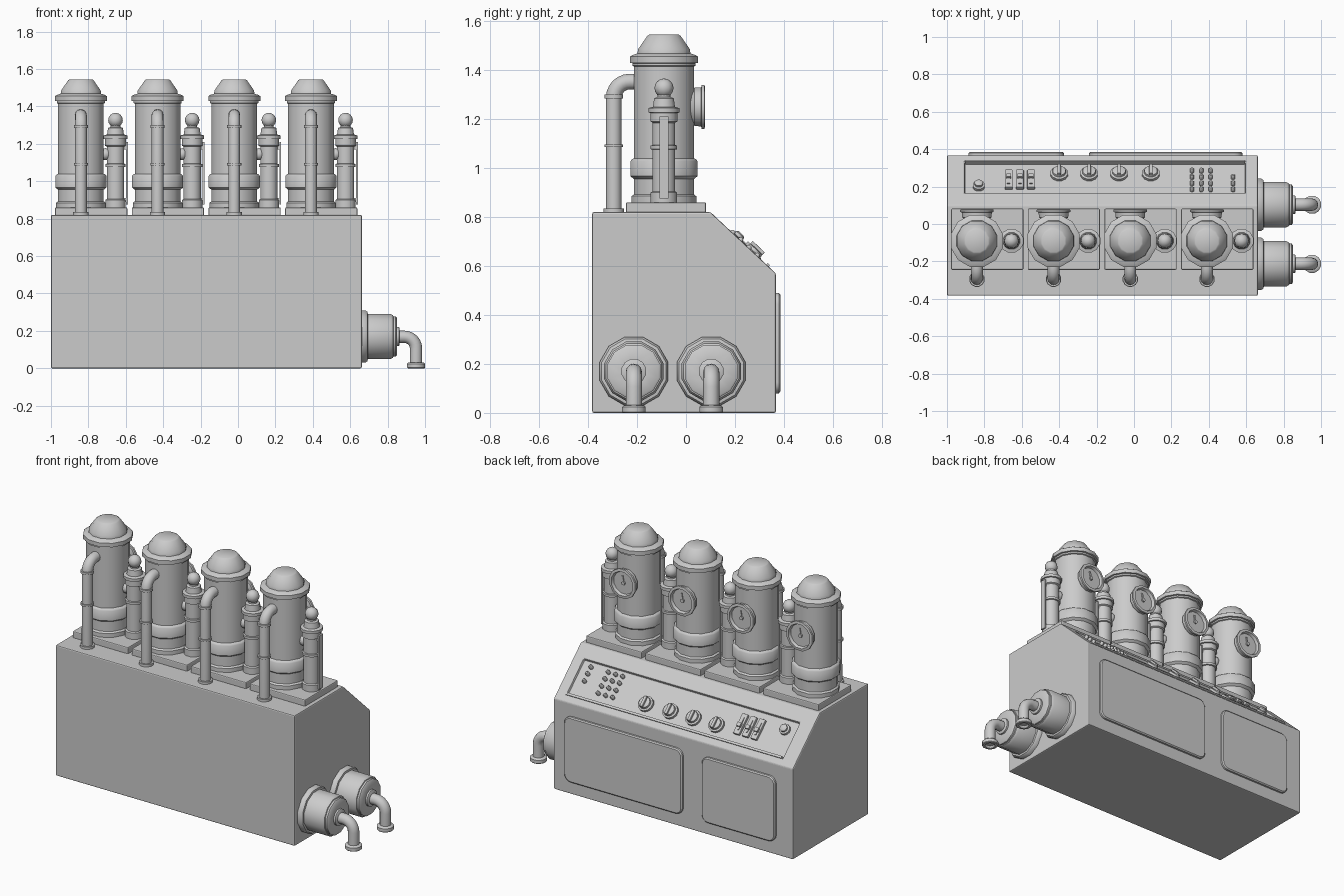
import bpy, bmesh, math
from mathutils import Matrix, Vector

if "Cube" in bpy.data.objects:
    bpy.data.objects.remove(bpy.data.objects["Cube"])

T = Matrix.Translation
ROT_X = Matrix.Rotation(math.pi / 2, 4, 'Y')      # local z -> +x
ROT_Y = Matrix.Rotation(-math.pi / 2, 4, 'X')     # local z -> +y


def add(name, mesh, matrix=None, smooth=False, bevel=0):
    ob = bpy.data.objects.new(name, mesh)
    bpy.context.collection.objects.link(ob)
    if matrix is not None:
        ob.matrix_world = matrix
    if bevel:
        m = ob.modifiers.new("edge", 'BEVEL')
        m.width, m.segments, m.limit_method = bevel, 2, 'ANGLE'
    if smooth:
        bpy.ops.object.select_all(action='DESELECT')
        ob.select_set(True)
        bpy.context.view_layer.objects.active = ob
        bpy.ops.object.shade_smooth_by_angle(angle=math.radians(38))
    return ob


def from_bm(name, bm, matrix=None, smooth=False, bevel=0):
    bmesh.ops.recalc_face_normals(bm, faces=bm.faces)
    me = bpy.data.meshes.new(name)
    bm.to_mesh(me)
    bm.free()
    return add(name, me, matrix, smooth, bevel)


def lathe(name, profile, matrix, n=12):
    """Closed turned part; radii are measured to the flats."""
    bm = bmesh.new()
    k = 1 / math.cos(math.pi / n)
    rings = []
    for r, z in profile:
        rings.append([bm.verts.new((r * k * math.cos((i + .5) * math.tau / n),
                                    r * k * math.sin((i + .5) * math.tau / n), z)) for i in range(n)])
    for a, b in zip(rings, rings[1:]):
        for i in range(n):
            bm.faces.new((a[i], a[(i + 1) % n], b[(i + 1) % n], b[i]))
    bm.faces.new(rings[0][::-1])
    bm.faces.new(rings[-1])
    return from_bm(name, bm, matrix, True)


def box(name, lo, hi, matrix=None, bevel=0):
    bm = bmesh.new()
    bmesh.ops.create_cube(bm, size=1)
    lo, hi = Vector(lo), Vector(hi)
    for v in bm.verts:
        v.co = Vector([v.co[i] * (hi[i] - lo[i]) + (hi[i] + lo[i]) / 2 for i in range(3)])
    return from_bm(name, bm, matrix, False, bevel)


def ball(name, r, matrix):
    bm = bmesh.new()
    bmesh.ops.create_uvsphere(bm, u_segments=12, v_segments=8, radius=r)
    return from_bm(name, bm, matrix, True)


def elbow_pipe(name, start, corner, end, rad, bend, matrix=None):
    """Round pipe with one right-angle bend."""
    s, c, e = Vector(start), Vector(corner), Vector(end)
    d1, d2 = (s - c).normalized(), (e - c).normalized()
    mid = c + (d1 + d2) * bend
    pts = [s]
    for i in range(7):
        a = i * math.pi / 12
        pts.append(mid - d2 * bend * math.cos(a) - d1 * bend * math.sin(a))
    pts.append(e)
    cu = bpy.data.curves.new(name, 'CURVE')
    cu.dimensions, cu.bevel_depth, cu.bevel_resolution = '3D', rad, 4
    cu.use_fill_caps = True
    sp = cu.splines.new('POLY')
    sp.points.add(len(pts) - 1)
    for p, q in zip(sp.points, pts):
        p.co = (*q, 1)
    tmp = bpy.data.objects.new(name, cu)
    bpy.context.collection.objects.link(tmp)
    dg = bpy.context.evaluated_depsgraph_get()
    me = bpy.data.meshes.new_from_object(tmp.evaluated_get(dg))
    bpy.data.objects.remove(tmp)
    return add(name, me, matrix, True)


# Cabinet with sloped console edge
bm = bmesh.new()
sect = [(-.383, 0), (.367, 0), (.367, .57), (.10, .82), (-.383, .82)]
face = bm.faces.new([bm.verts.new((-1, y, z)) for y, z in sect])
ext = bmesh.ops.extrude_face_region(bm, geom=[face])
for v in ext['geom']:
    if isinstance(v, bmesh.types.BMVert):
        v.co.x = .662
cabinet = from_bm("cabinet", bm)

# Console frame: x along, y down the slope, z outward
ang = math.atan2(.25, .267)
SLOPE = T((0, .10, .82)) @ Matrix.Rotation(-ang, 4, 'X')
down = lambda y: (y - .10) / math.cos(ang)        # top-view y -> slope distance
cut = box("console_cutter", (-.905, down(.165), -.016), (.595, down(.335), .05), SLOPE)
cut.hide_render = True
cut.hide_set(True)
mod = cabinet.modifiers.new("recess", 'BOOLEAN')
mod.object, mod.operation, mod.solver = cut, 'DIFFERENCE', 'EXACT'
bev = cabinet.modifiers.new("edge", 'BEVEL')
bev.width, bev.segments, bev.limit_method = .007, 2, 'ANGLE'
box("console_lip", (-.9, down(.328), -.014), (.59, down(.338), .008), SLOPE)


def at(x, y):
    return SLOPE @ T((x, down(y), -.018))


# Console controls
lathe("push_button", [(.032, 0), (.032, .018), (.022, .022), (.022, .034), (.014, .04)], at(-.83, .21))
for x in (-.67, -.61, -.55):
    box("slider_plate", (-.021, -.065, 0), (.021, .065, .02), at(x, .243), .004)
    box("slider_slot", (-.008, -.04, .018), (.008, .04, .025), at(x, .243))
    box("slider_grip", (-.013, -.012, .02), (.013, .012, .036), at(x, .25))
for x in (-.40, -.24, -.08, .09):
    lathe("dial", [(.046, 0), (.046, .018), (.036, .022), (.034, .034), (.028, .037)], at(x, .275))
    box("dial_grip", (-.009, -.034, .03), (.009, .034, .05), at(x, .275), .003)
lamps = [(x, y) for x in (.31, .36, .41) for y in (.19, .222, .256, .29)]
lamps += [(.53, y) for y in (.19, .222, .256)]
for x, y in lamps:
    lathe("lamp", [(.011, 0), (.011, .022), (.006, .029)], at(x, y), 8)

# Raised panels on the back, rounded corners
for x0, x1 in ((-.885, -.375), (-.24, .58)):
    bm = bmesh.new()
    loops = []
    for inset, y in ((0, .36), (0, .379), (.007, .385)):
        lp, r = [], .045 - inset
        for cx, cz, a0 in ((x1 - .045, .445, 0), (x0 + .045, .445, 90),
                           (x0 + .045, .125, 180), (x1 - .045, .125, 270)):
            for k in range(5):
                a = math.radians(a0 + k * 22.5)
                lp.append(bm.verts.new((cx + r * math.cos(a), y, cz + r * math.sin(a))))
        loops.append(lp)
    for a, b in zip(loops, loops[1:]):
        for i in range(len(a)):
            j = (i + 1) % len(a)
            bm.faces.new((a[i], a[j], b[j], b[i]))
    bm.faces.new(loops[0])
    bm.faces.new(loops[-1])
    from_bm("back_panel", bm, None, True)

# Four tower units
tower = [(.132, .85), (.132, .885), (.122, .893), (.122, .955), (.129, .96), (.137, .967), (.137, 1.028),
         (.130, 1.037), (.122, 1.04), (.122, 1.415), (.129, 1.418), (.129, 1.428), (.139, 1.43),
         (.139, 1.455), (.128, 1.462), (.108, 1.468), (.106, 1.485), (.068, 1.54), (.06, 1.545)]
canister = [(.054, .85), (.054, .9), (.046, .905), (.046, 1.075), (.054, 1.077), (.054, 1.092), (.046, 1.094),
            (.046, 1.185), (.055, 1.19), (.055, 1.225), (.063, 1.227), (.063, 1.245), (.045, 1.25),
            (.04, 1.285), (.026, 1.29), (.026, 1.31)]
gauge = [(.05, -.03), (.05, .012), (.078, .035), (.08, .062), (.09, .064), (.09, .076),
         (.074, .078), (.068, .06)]
for x in (-.84, -.43, -.02, .39):
    M = T((x, -.09, 0))
    box("base_plate", (-.138, -.155, .815), (.248, .172, .86), M, .006)
    lathe("tower", tower, M)
    # Canister with sight strip and link to the tower
    C = T((x + .185, -.09, 0))
    lathe("canister", canister, C)
    ball("canister_knob", .039, C @ T((0, 0, 1.327)))
    ball("link_valve", .032, M @ T((.132, 0, 1.145)))
    box("sight_strip", (.056, -.019, .875), (.066, .019, 1.21), C)
    for z in (.9, 1.18):
        box("strip_mount", (.03, -.012, z - .01), (.058, .012, z + .01), C)
    # Pressure gauge
    G = T((x, 0, 1.25)) @ ROT_Y
    lathe("gauge", gauge, G)
    box("gauge_needle", (-.005, -.045, .059), (.005, .012, .066), G @ Matrix.Rotation(.2, 4, 'Z'))
    lathe("needle_hub", [(.011, .058), (.011, .07)], G, 8)
    # Side pipe
    elbow_pipe("tower_pipe", (0, -.205, .82), (0, -.205, 1.353), (0, -.1, 1.353), .032, .065, M)
    for z0, z1, r in ((.815, .835, .041), (1.085, 1.097, .038), (1.285, 1.3, .038)):
        lathe("pipe_collar", [(r, z0), (r, z1)], M @ T((0, -.205, 0)))

# Outlet drums with bent pipes
drum = [(.14, .65), (.14, .68), (.132, .692), (.121, .694), (.121, .815), (.113, .829),
        (.108, .831), (.108, .843), (.1, .849), (.05, .849), (.05, .86), (.044, .864)]
for y in (-.213, .103):
    lathe("outlet_drum", drum, T((0, y, .17)) @ ROT_X)
    elbow_pipe("outlet_pipe", (.84, y, .168), (.952, y, .168), (.952, y, .012), .033, .062)
    lathe("outlet_flange", [(.022, .012), (.03, 0), (.044, 0), (.048, .004), (.048, .024), (.042, .03), (.03, .032)],
          T((.952, y, 0)))
